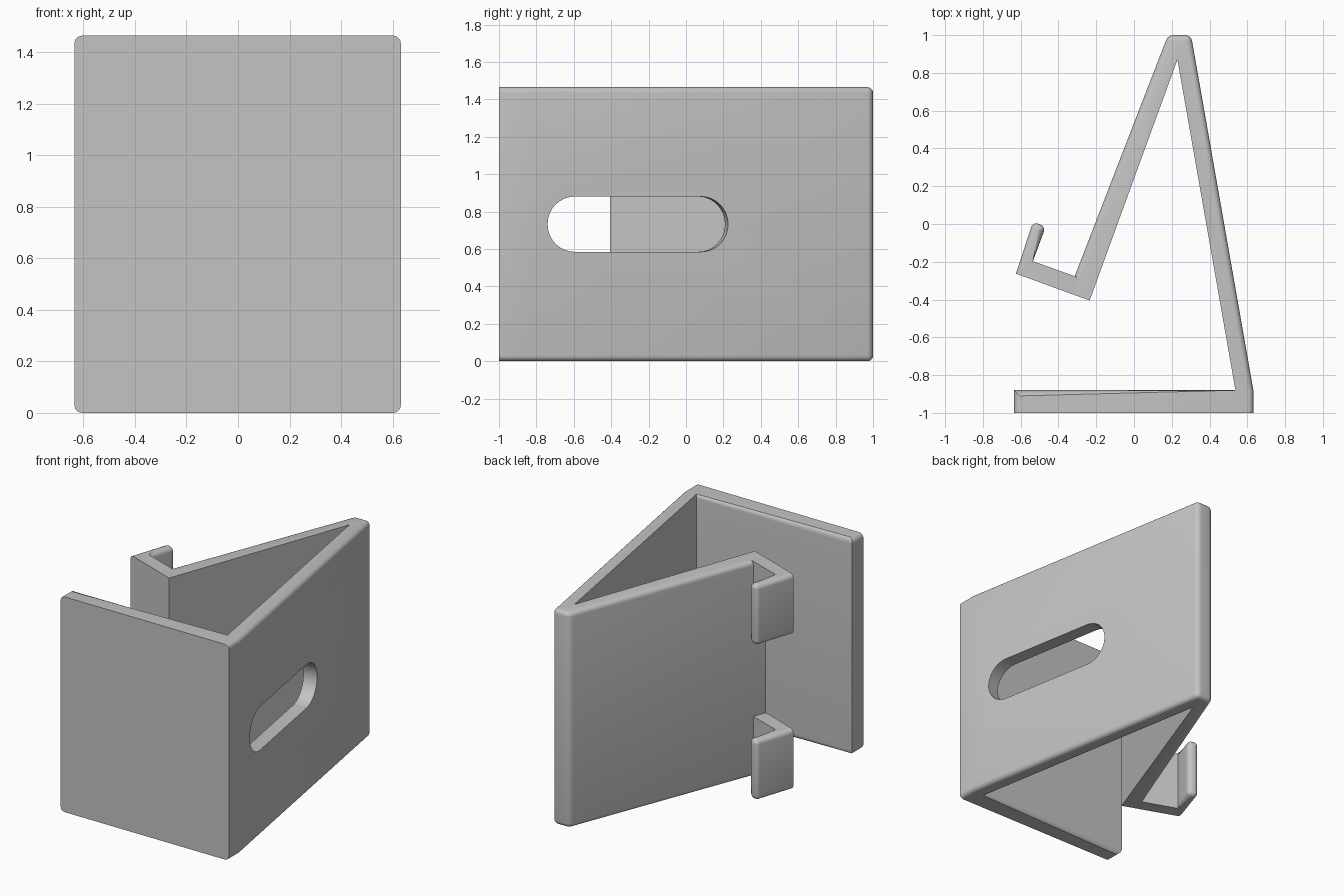
import bpy, bmesh, math
from mathutils import Matrix, Vector

if "Cube" in bpy.data.objects:
    bpy.data.objects.remove(bpy.data.objects["Cube"], do_unlink=True)

HEIGHT = 1.465
CLIP = 0.41
ROUND = 0.03

grey = bpy.data.materials.new("light_grey_plastic")
grey.use_nodes = True
grey.diffuse_color = (0.55, 0.55, 0.55, 1)
grey.node_tree.nodes["Principled BSDF"].inputs["Base Color"].default_value = (0.55, 0.55, 0.55, 1)


def prism(name, profile, z0, z1, rims=(), corners=()):
    """Extrude a profile; round the listed rim segments and upright corners."""
    bm = bmesh.new()
    low = [bm.verts.new((x, y, z0)) for x, y in profile]
    high = [bm.verts.new((x, y, z1)) for x, y in profile]
    n = len(profile)
    bm.faces.new(low)
    bm.faces.new(high)
    for i in range(n):
        j = (i + 1) % n
        bm.faces.new((low[i], low[j], high[j], high[i]))
    bmesh.ops.recalc_face_normals(bm, faces=bm.faces)
    edges = [bm.edges.get((ring[i], ring[(i + 1) % n])) for ring in (low, high) for i in rims]
    edges += [bm.edges.get((low[i], high[i])) for i in corners]
    if edges:
        bmesh.ops.bevel(bm, geom=edges, offset=ROUND, segments=5, profile=0.5,
                        affect='EDGES', clamp_overlap=True)
    mesh = bpy.data.meshes.new(name)
    bm.to_mesh(mesh)
    bm.free()
    mesh.materials.append(grey)
    obj = bpy.data.objects.new(name, mesh)
    bpy.context.collection.objects.link(obj)
    return obj


def shade(obj):
    bpy.ops.object.select_all(action='DESELECT')
    obj.select_set(True)
    bpy.context.view_layer.objects.active = obj
    bpy.ops.object.shade_smooth_by_angle(angle=math.radians(32))


# Folded body: base plate, long back leg, rest panel
body_profile = [(-0.635, -1), (0.632, -1), (0.632, -0.88), (0.302, 1), (0.18, 1),
                (-0.348, -0.364), (-0.235, -0.405), (0.23, 0.87),
                (0.537, -0.88), (-0.635, -0.88)]
body = prism("folded_stand_body", body_profile, 0, HEIGHT,
             rims=(1, 2, 3, 4, 8, 9), corners=(3, 4))

# Stadium-shaped cable slot, cut square through the back leg
radius, half = 0.148, 0.342
stadium = []
for side in (1, -1):
    for k in range(17):
        a = math.pi * (k / 16 - 0.5)
        stadium.append((side * (half + radius * math.cos(a)), side * radius * math.sin(a)))
cutter = prism("slot_cutter", stadium, -0.16, 0.1)
cutter.hide_render = True
start, end = Vector((*body_profile[2], 0)), Vector((*body_profile[3], 0))
along = (end - start).normalized()
up = Vector((0, 0, 1))
outward = along.cross(up)
centre = start + along * 0.632 + up * HEIGHT / 2
cutter.matrix_world = Matrix.Translation(centre) @ Matrix((along, up, outward)).transposed().to_4x4()

cut = body.modifiers.new("cable_slot", 'BOOLEAN')
cut.operation = 'DIFFERENCE'
cut.solver = 'EXACT'
cut.object = cutter
bpy.context.view_layer.objects.active = body
body.select_set(True)
bpy.ops.object.modifier_apply(modifier=cut.name)
bpy.data.objects.remove(cutter, do_unlink=True)
shade(body)

# Two hooked clips on the lower edge of the rest panel
clip_profile = [(-0.32, -0.374), (-0.625, -0.263), (-0.535, 0.012),
                (-0.467, -0.014), (-0.535, -0.197), (-0.262, -0.295)]
for name, z in (("lower_clip", 0), ("upper_clip", HEIGHT - CLIP)):
    shade(prism(name, clip_profile, z, z + CLIP, rims=(1, 2, 3), corners=(2, 3)))
